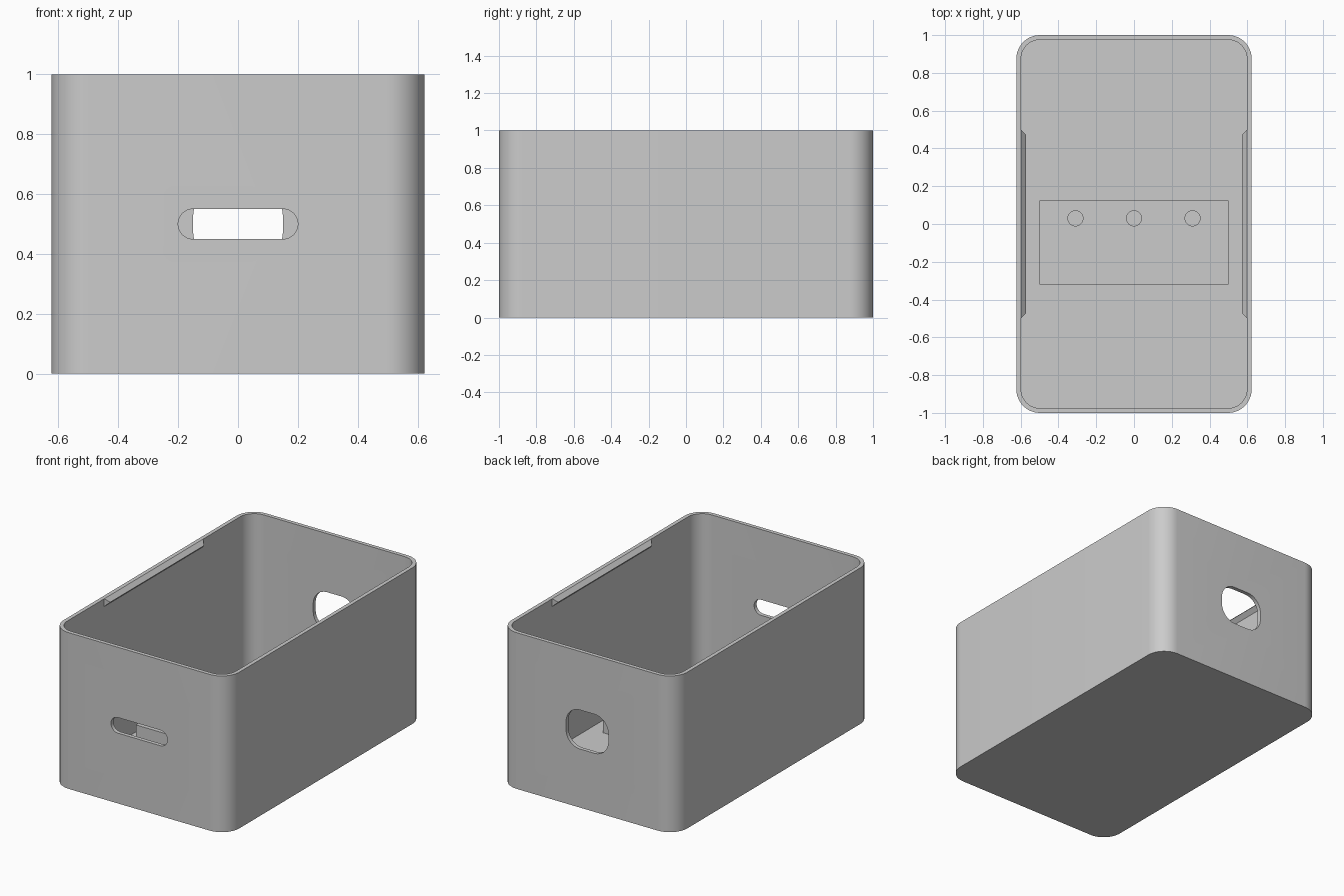
import bpy, bmesh, math

old = bpy.data.objects.get("Cube")
if old:
    bpy.data.objects.remove(old, do_unlink=True)

grey = bpy.data.materials.new("light grey")
grey.use_nodes = True
grey.diffuse_color = (0.6, 0.6, 0.6, 1)
grey.node_tree.nodes["Principled BSDF"].inputs["Base Color"].default_value = (0.6, 0.6, 0.6, 1)

WIDTH, LENGTH, HEIGHT = 1.246, 2.0, 1.0
WALL, CORNER = 0.025, 0.125


def rounded_rect(w, h, r, steps=12):
    """Outline of a rounded rectangle centred on the origin."""
    pts = []
    for i, (sx, sy) in enumerate([(1, 1), (-1, 1), (-1, -1), (1, -1)]):
        for k in range(steps + 1):
            a = (i + k / steps) * math.pi / 2
            pts.append((sx * (w / 2 - r) + r * math.cos(a),
                        sy * (h / 2 - r) + r * math.sin(a)))
    return pts


def finish(name, bm):
    bmesh.ops.remove_doubles(bm, verts=bm.verts, dist=1e-5)
    bmesh.ops.recalc_face_normals(bm, faces=bm.faces)
    mesh = bpy.data.meshes.new(name)
    bm.to_mesh(mesh)
    bm.free()
    mesh.materials.append(grey)
    obj = bpy.data.objects.new(name, mesh)
    bpy.context.collection.objects.link(obj)
    return obj


def prism(name, outline, lo, hi, axis="z", at=(0, 0)):
    """Extrude an outline along z, or along y with the outline in x and z."""
    bm = bmesh.new()
    rings = []
    for t in (lo, hi):
        ring = []
        for u, v in outline:
            u, v = u + at[0], v + at[1]
            ring.append(bm.verts.new((u, v, t) if axis == "z" else (u, t, v)))
        rings.append(ring)
        bm.faces.new(ring)
    n = len(outline)
    for i in range(n):
        j = (i + 1) % n
        bm.faces.new((rings[0][i], rings[0][j], rings[1][j], rings[1][i]))
    return finish(name, bm)


def select(obj):
    bpy.ops.object.select_all(action="DESELECT")
    obj.select_set(True)
    bpy.context.view_layer.objects.active = obj


def cut(obj, cutters):
    select(obj)
    for c in cutters:
        c.hide_render = True
        mod = obj.modifiers.new("cut", "BOOLEAN")
        mod.operation = "DIFFERENCE"
        mod.solver = "EXACT"
        mod.object = c
        bpy.ops.object.modifier_apply(modifier=mod.name)
        bpy.data.objects.remove(c, do_unlink=True)
    bpy.ops.object.shade_smooth_by_angle(angle=math.radians(30))


# Open box with a slot in the front and a larger port in the back
box = prism("box_shell", rounded_rect(WIDTH, LENGTH, CORNER), 0, HEIGHT)
cut(box, [
    prism("cavity_cutter",
          rounded_rect(WIDTH - 2 * WALL, LENGTH - 2 * WALL, CORNER - WALL),
          WALL, HEIGHT + 0.2),
    prism("slot_cutter", rounded_rect(0.4, 0.1, 0.05), -1.2, -0.9, "y", (0, 0.5)),
    prism("port_cutter", rounded_rect(0.3, 0.25, 0.1), 0.9, 1.2, "y", (0, 0.5)),
])

# Raised block on the floor with three round holes
block = prism("floor_block", [(-0.5, -0.32), (0.5, -0.32), (0.5, 0.125), (-0.5, 0.125)],
              0.02, 0.15)
cut(block, [prism("hole_cutter", rounded_rect(0.08, 0.08, 0.04, 8), 0, 0.3, "z", (x, 0.03))
            for x in (-0.31, 0, 0.31)])

# Snap ridges along the inside of both long walls
inner = WIDTH / 2 - WALL
bm = bmesh.new()
for s in (-1, 1):
    for z in (HEIGHT - 0.05, HEIGHT):
        bm.verts.new((inner, s * 0.5, z))
    bm.verts.new((inner - 0.025, s * 0.475, HEIGHT - 0.025))
bmesh.ops.convex_hull(bm, input=bm.verts)
ridge = finish("snap_ridges", bm)
ridge.modifiers.new("mirror", "MIRROR").use_axis = (True, False, False)
